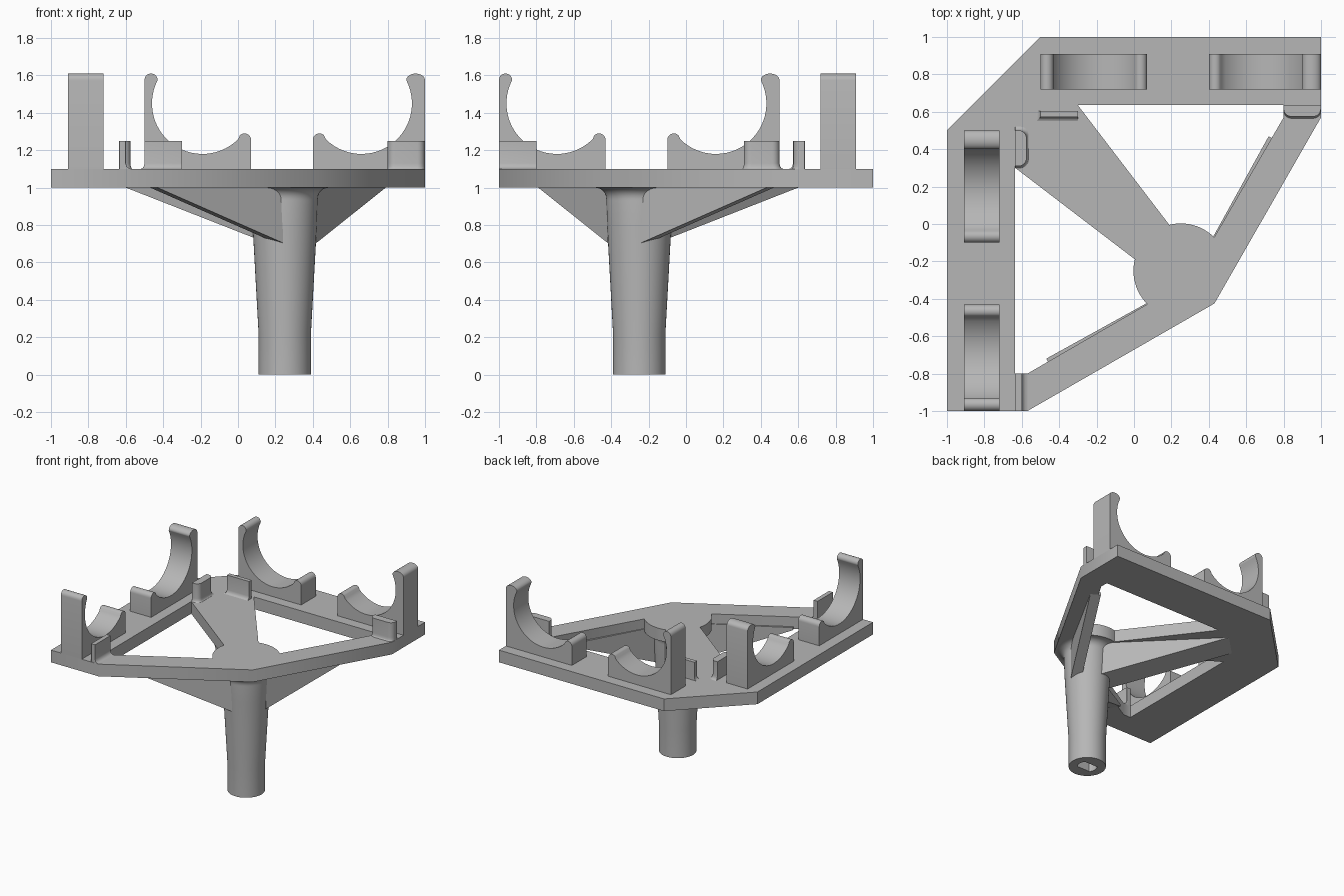
import bpy, bmesh
from math import sin, cos, radians
from mathutils import Vector

if "Cube" in bpy.data.objects:
    bpy.data.objects.remove(bpy.data.objects["Cube"])

grey = bpy.data.materials.new("plain grey")
grey.use_nodes = True
grey.diffuse_color = (0.47, 0.47, 0.47, 1)
grey.node_tree.nodes["Principled BSDF"].inputs["Base Color"].default_value = grey.diffuse_color

HUB = Vector((0.25, -0.25))
FLOOR, DECK = 1.0, 1.1


def finish(name, bm, smooth=True):
    bmesh.ops.remove_doubles(bm, verts=bm.verts, dist=0.0001)
    bmesh.ops.recalc_face_normals(bm, faces=bm.faces)
    mesh = bpy.data.meshes.new(name)
    bm.to_mesh(mesh)
    bm.free()
    mesh.materials.append(grey)
    ob = bpy.data.objects.new(name, mesh)
    bpy.context.collection.objects.link(ob)
    if smooth:
        bpy.ops.object.select_all(action="DESELECT")
        ob.select_set(True)
        bpy.context.view_layer.objects.active = ob
        bpy.ops.object.shade_smooth_by_angle(angle=radians(35))
    return ob


def arc(cx, cy, rx, ry, a0, a1, n):
    steps = [radians(a0 + (a1 - a0) * i / n) for i in range(n + 1)]
    return [(cx + rx * cos(a), cy + ry * sin(a)) for a in steps]


def prism(name, loops, place, depth, smooth=True):
    """Fill one or more 2D loops (later loops are holes) and extrude them."""
    bm = bmesh.new()
    for loop in loops:
        vs = [bm.verts.new(place(*p)) for p in loop]
        for a, b in zip(vs, vs[1:] + vs[:1]):
            bm.edges.new((a, b))
    if len(loops) == 1:
        bm.faces.new(vs)
    else:
        bmesh.ops.triangle_fill(bm, edges=bm.edges[:], use_beauty=True)
    ext = bmesh.ops.extrude_face_region(bm, geom=bm.faces[:])
    moved = [g for g in ext["geom"] if isinstance(g, bmesh.types.BMVert)]
    bmesh.ops.translate(bm, verts=moved, vec=depth)
    return finish(name, bm, smooth)


def swap(points):
    """Reflect across the diagonal the frame is symmetric about."""
    return [(-y, -x) for x, y in points]


# Flat frame with two openings
outline = [(-1, -1), (-0.57, -1), (0.43, -0.425), (1, 0.57), (1, 1), (-0.5, 1), (-1, 0.5)]
opening = [(-0.30, 0.635), *arc(*HUB, 0.253, 0.253, 104, 45, 12), (0.8, 0.57), (0.8, 0.635)]
prism("frame", [outline, opening, swap(opening)], lambda x, y: (x, y, FLOOR), (0, 0, DECK - FLOOR))

# Tapered stem with a flared top
profile = [(0.14, 0), (0.14, 0.22), (0.172, 0.8), (0.176, 0.93),
           *arc(0.236, 0.94, 0.06, 0.06, 180, 90, 6), (0.236, 1.04)]
bm = bmesh.new()
SIDES = 48
rings = [[bm.verts.new((HUB.x + r * cos(radians(360 * i / SIDES)),
                        HUB.y + r * sin(radians(360 * i / SIDES)), z)) for i in range(SIDES)]
         for r, z in profile]
for low, high in zip(rings, rings[1:]):
    for i in range(SIDES):
        j = (i + 1) % SIDES
        bm.faces.new((low[i], low[j], high[j], high[i]))
bm.faces.new(rings[0])
bm.faces.new(rings[-1])
stem = finish("stem", bm)

# Flat-sided socket cut into the bottom of the stem
slot = [(x, max(-0.045, min(0.045, y))) for x, y in arc(0, 0, 0.075, 0.075, 0, 350, 35)]
cutter = prism("socket_cutter", [slot], lambda x, y: (HUB.x + x, HUB.y + y, -0.1), (0, 0, 0.5), False)
cutter.hide_render = True
cut = stem.modifiers.new("socket", "BOOLEAN")
cut.operation, cut.object, cut.solver = "DIFFERENCE", cutter, "EXACT"
bpy.context.view_layer.objects.active = stem
bpy.ops.object.modifier_apply(modifier=cut.name)
bpy.data.objects.remove(cutter)


# Wedge ribs bracing the stem
def rib(name, start, end, low, width):
    start, end = Vector(start), Vector(end)
    along = end - start
    side = Vector((-along.y, along.x)).normalized() * width
    base = start - side / 2
    top = FLOOR + 0.02
    shape = [(0, FLOOR), (1, low), (1, top), (0, top)]
    prism(name, [shape], lambda t, z: (base.x + along.x * t, base.y + along.y * t, z),
          (side.x, side.y, 0), False)


rib("corner_rib", (-0.515, 0.515), HUB, 0.70, 0.24)
arm = [(-0.45, -0.755), (0.22, -0.385)]
rib("front_arm_rib", *arm, 0.705, 0.08)
rib("left_arm_rib", *swap(arm), 0.705, 0.08)


# Open cradle clips: tall hooked wall, round seat, short lip
def clip_profile(wall):
    half = (wall - 0.24) / 2
    return [(-wall, DECK - 0.01), *arc(-0.24 - half, 1.575, half, 0.035, 180, 0, 10),
            *arc(0, 1.45, 0.27, 0.27, 154, 315, 28),
            *arc(0.225, 1.255, 0.035, 0.035, 135, 0, 8), (0.26, DECK - 0.01)]


for label, centre, flip, wall in (("first", -0.19, 1, 0.31), ("second", 0.66, -1, 0.34)):
    shape = [(centre + flip * u, z) for u, z in clip_profile(wall)]
    prism("back_clip_" + label, [shape], lambda u, z: (u, 0.72, z), (0, 0.19, 0))
    prism("right_clip_" + label, [shape], lambda u, z: (-0.91, u - 0.5, z), (0.19, 0, 0))


# Small upright stops with a filleted foot
def stop(name, x0, x1, y0, y1, radii, foot):
    """radii: corners SW, SE, NE, NW; foot: flare to the W, E, S, N."""
    bm = bmesh.new()
    layers = []
    for z, k in ((-0.01, 1), (0, 1), (0.003, 0.6), (0.012, 0.2), (0.03, 0), (0.15, 0)):
        w, e, s, n = (f * k for f in foot)
        ax, bx, ay, by = x0 - w, x1 + e, y0 - s, y1 + n
        corners = ((ax, ay, 1, 1, 180), (bx, ay, -1, 1, 270), (bx, by, -1, -1, 0), (ax, by, 1, -1, 90))
        loop = []
        for (cx, cy, sx, sy, a), r in zip(corners, radii):
            loop += arc(cx + sx * r, cy + sy * r, r, r, a, a + 90, 6)
        layers.append([bm.verts.new((x, y, DECK + z)) for x, y in loop])
    for low, high in zip(layers, layers[1:]):
        for i in range(len(low)):
            j = (i + 1) % len(low)
            bm.faces.new((low[i], low[j], high[j], high[i]))
    bm.faces.new(layers[0])
    bm.faces.new(layers[-1])
    finish(name, bm)


E, R, F = 0.001, 0.04, 0.02
stop("corner_stop_back", -0.50, -0.30, 0.572, 0.605, (E, E, E, E), (F, 0, F, 0))
stop("corner_stop_right", -0.635, -0.575, 0.31, 0.50, (E, R, R, E), (0, F / 2, F / 2, F))
stop("end_stop_left", 0.80, 0.999, 0.575, 0.635, (R, R, E, E), (0, 0, F / 2, 0))
stop("end_stop_front", -0.635, -0.60, -0.999, -0.80, (E, E, E, E), (0, 0.03, 0, 0))
